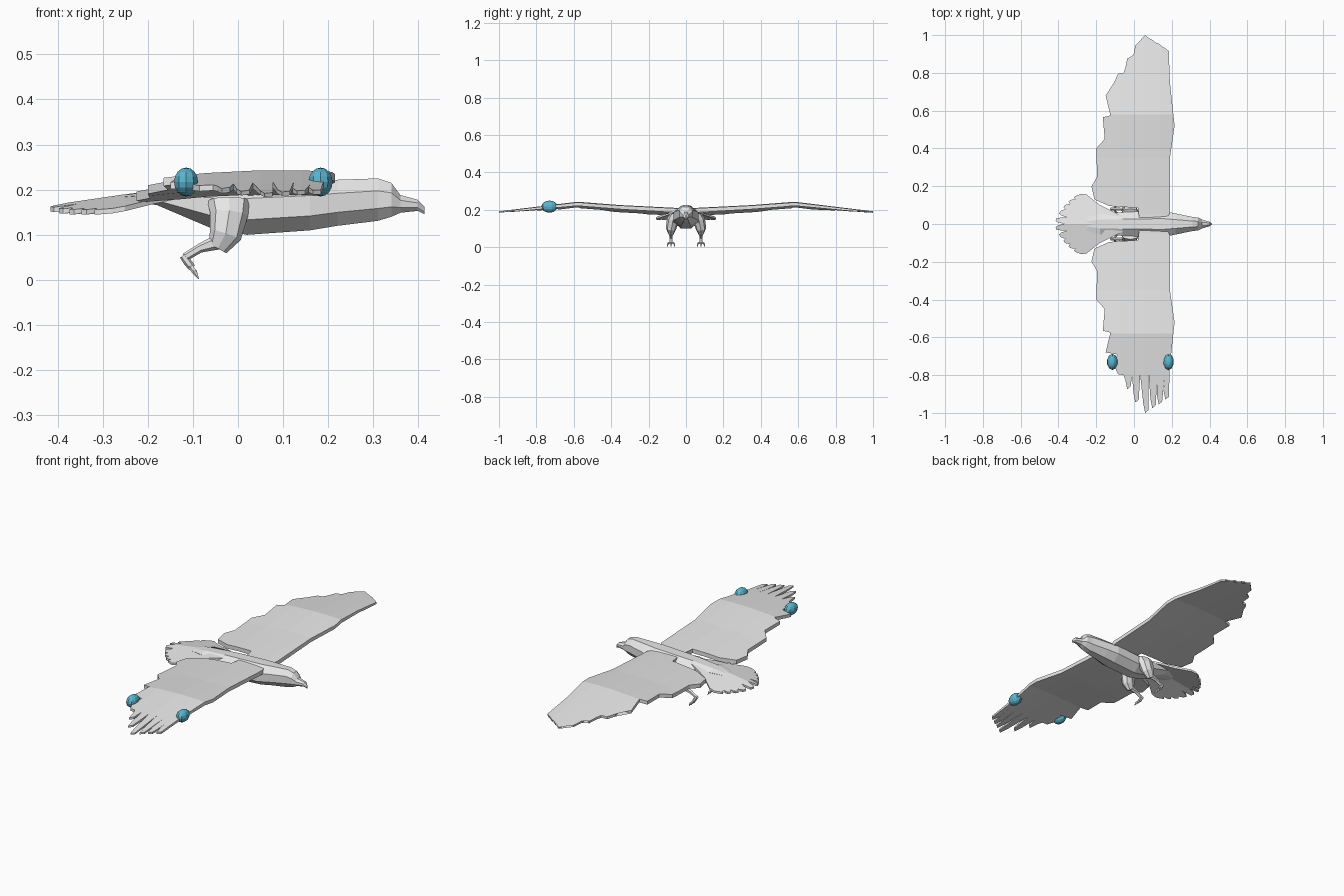
import bpy, bmesh, math
from mathutils import Vector

if "Cube" in bpy.data.objects:
    bpy.data.objects.remove(bpy.data.objects["Cube"])


def material(name, rgb):
    m = bpy.data.materials.new(name)
    m.use_nodes = True
    m.diffuse_color = (*rgb, 1)
    m.node_tree.nodes["Principled BSDF"].inputs["Base Color"].default_value = (*rgb, 1)
    return m


GREY = material("pale grey", (0.8, 0.8, 0.8))
BLUE = material("teal blue", (0.11, 0.47, 0.64))


def finish(name, bm, mat):
    bmesh.ops.recalc_face_normals(bm, faces=bm.faces)
    mesh = bpy.data.meshes.new(name)
    bm.to_mesh(mesh)
    bm.free()
    mesh.materials.append(mat)
    obj = bpy.data.objects.new(name, mesh)
    bpy.context.collection.objects.link(obj)
    return obj


def interp(points, t):
    """Piecewise linear lookup through ascending (t, value) pairs."""
    if t <= points[0][0]:
        return points[0][1]
    for (a, va), (b, vb) in zip(points, points[1:]):
        if t <= b:
            return va + (vb - va) * (t - a) / (b - a)
    return points[-1][1]


def slab(name, outline, height, thickness, xcuts, ycuts):
    """Thin sheet cut from an outline, creased along the cuts."""
    bm = bmesh.new()
    bm.faces.new([bm.verts.new((x, y, 0)) for x, y in outline])
    bmesh.ops.triangulate(bm, faces=bm.faces[:])
    cuts = [((x, 0, 0), (1, 0, 0)) for x in xcuts] + [((0, y, 0), (0, 1, 0)) for y in ycuts]
    for co, no in cuts:
        bmesh.ops.bisect_plane(bm, geom=bm.verts[:] + bm.edges[:] + bm.faces[:],
                               plane_co=co, plane_no=no, dist=0.0001)
    for v in bm.verts:
        v.co.z = height(v.co.x, v.co.y)
    new = bmesh.ops.extrude_face_region(bm, geom=bm.faces[:])["geom"]
    for v in new:
        if isinstance(v, bmesh.types.BMVert):
            v.co.z -= thickness(v.co.x, v.co.y)
    return finish(name, bm, GREY)


def loft(name, rings):
    """Skin a list of rings and cap both ends."""
    bm = bmesh.new()
    loops = [[bm.verts.new(p) for p in ring] for ring in rings]
    n = len(loops[0])
    for a, b in zip(loops, loops[1:]):
        for i in range(n):
            j = (i + 1) % n
            bm.faces.new((a[i], a[j], b[j], b[i]))
    bm.faces.new(loops[0])
    bm.faces.new(loops[-1])
    return finish(name, bm, GREY)


def tube(name, path, sizes, sides=6):
    """Tapered limb; sizes are (fore-aft, sideways) radii."""
    pts = [Vector(p) for p in path]
    rings = []
    for i, (p, (rx, ry)) in enumerate(zip(pts, sizes)):
        d = (pts[min(i + 1, len(pts) - 1)] - pts[max(i - 1, 0)]).normalized()
        u = Vector((0, 1, 0)).cross(d).normalized()
        w = d.cross(u)
        angles = [math.tau * k / sides for k in range(sides)]
        rings.append([p + u * rx * math.cos(a) + w * ry * math.sin(a) for a in angles])
    return loft(name, rings)


# Body, head and hooked beak: x, top, bottom, half width
sections = [(-0.25, .188, .176, .035), (-0.18, .200, .166, .055), (-0.06, .210, .115, .062),
            (0.02, .214, .100, .066), (0.16, .219, .110, .068), (0.22, .222, .120, .056),
            (0.31, .225, .131, .037), (0.34, .215, .140, .034), (0.36, .188, .149, .023),
            (0.398, .178, .153, .013), (0.413, .162, .146, .003)]
rings = []
for x, top, bottom, half in sections:
    ring = []
    for k in range(8):
        a = math.tau * (k + 0.5) / 8
        s = 1 / math.cos(math.pi / 8)
        ring.append((x, half * s * math.cos(a),
                     (top + bottom) / 2 + (top - bottom) / 2 * s * math.sin(a)))
    rings.append(ring)
loft("body", rings)

# Wings: leading edge, fingered tip, then ragged trailing edge
wing = [(0.17, 0.02), (0.19, 0.06), (0.19, 0.35), (0.215, 0.52), (0.19, 0.75)]
tips = [(.172, .93), (.137, .955), (.103, .975), (.065, 1.0), (.013, .945), (-.03, .875)]
slots = [.163, .123, .078, .033, -.01, -.055]
for (x, y), slot in zip(tips, slots):
    wing += [(x + .012, y - .015), (x - .006, y), (x - .016, y - .05), (slot, .8)]
wing += [(-.085, .795), (-.105, .75), (-.09, .69), (-.15, .68), (-.125, .575),
         (-.165, .565), (-.155, .45), (-.2, .40), (-.195, .25), (-.225, .2),
         (-.21, .13), (-.13, .095), (0.02, .085), (0.03, 0.02)]
span = [(0.05, .210), (0.35, .225), (0.58, .243), (0.8, .216), (1.0, .192)]
chord = [(-0.23, -.022), (-0.07, -.006), (0.05, 0), (0.14, 0), (0.22, -.004)]
depth = [(0.05, .022), (0.58, .018), (1.0, .008)]
for side, label in ((1, "left"), (-1, "right")):
    slab(label + "_wing", [(x, y * side) for x, y in wing],
         lambda x, y: interp(span, abs(y)) + interp(chord, x),
         lambda x, y: interp(depth, abs(y)),
         [c for c, _ in chord[1:-1]], [s * side for s, _ in span[:-1]])

# Tail fan with separate feather ends
half = [(-0.06, .04), (-.12, .07), (-.18, .1), (-.25, .155), (-.28, .16)]
for i in range(5):
    a, r = 34 - 7.5 * i, 0.26 + 0.014 * i
    for da, dr in ((2, -.006), (-1, 0), (-2.4, -.012), (-3.75, -.045)):
        t = math.radians(a + da)
        half.append((-0.1 - (r + dr) * math.cos(t), (r + dr) * math.sin(t)))
tail = half + [(x, -y) for x, y in reversed(half) if y > 0.002]
slope = [(-0.42, .165), (-0.25, .19), (-0.12, .205), (0, .208)]
slab("tail", tail, lambda x, y: interp(slope, x) - 0.17 * abs(y),
     lambda x, y: 0.011, [-0.25, -0.12], [0])

# Legs: feathered thigh, shank and splayed toes
for side, label in ((1, "left"), (-1, "right")):
    y = 0.08 * side
    tube(label + "_thigh",
         [(-.02, .058 * side, .175), (-.02, .07 * side, .145), (-.028, y, .10), (-.045, y, .07)],
         [(.048, .025), (.042, .033), (.036, .028), (.022, .014)], 8)
    tube(label + "_shank", [(-.045, y, .084), (-.085, y, .070), (-.118, y, .050)],
         [(.017, .014), (.010, .009), (.009, .008)])
    tube(label + "_foot", [(-.122, y, .054), (-.112, y, .040), (-.102, y, .027)],
         [(.008, .008), (.009, .009), (.008, .010)])
    for k, spread in enumerate((-.018, 0, .018)):
        tube(f"{label}_toe_{k + 1}",
             [(-.106, y, .032), (-.096, y + spread, .018), (-.087, y + spread * 1.1, .002)],
             [(.006, .006), (.006, .005), (.001, .001)], 5)

# Round markers on one wing
for label, x in (("front", 0.183), ("rear", -0.115)):
    bm = bmesh.new()
    bmesh.ops.create_uvsphere(bm, u_segments=10, v_segments=8, radius=1)
    bmesh.ops.scale(bm, vec=(.028, .043, .032), verts=bm.verts)
    bmesh.ops.translate(bm, vec=(x, -0.73, 0.217), verts=bm.verts)
    finish(label + "_wing_marker", bm, BLUE)
